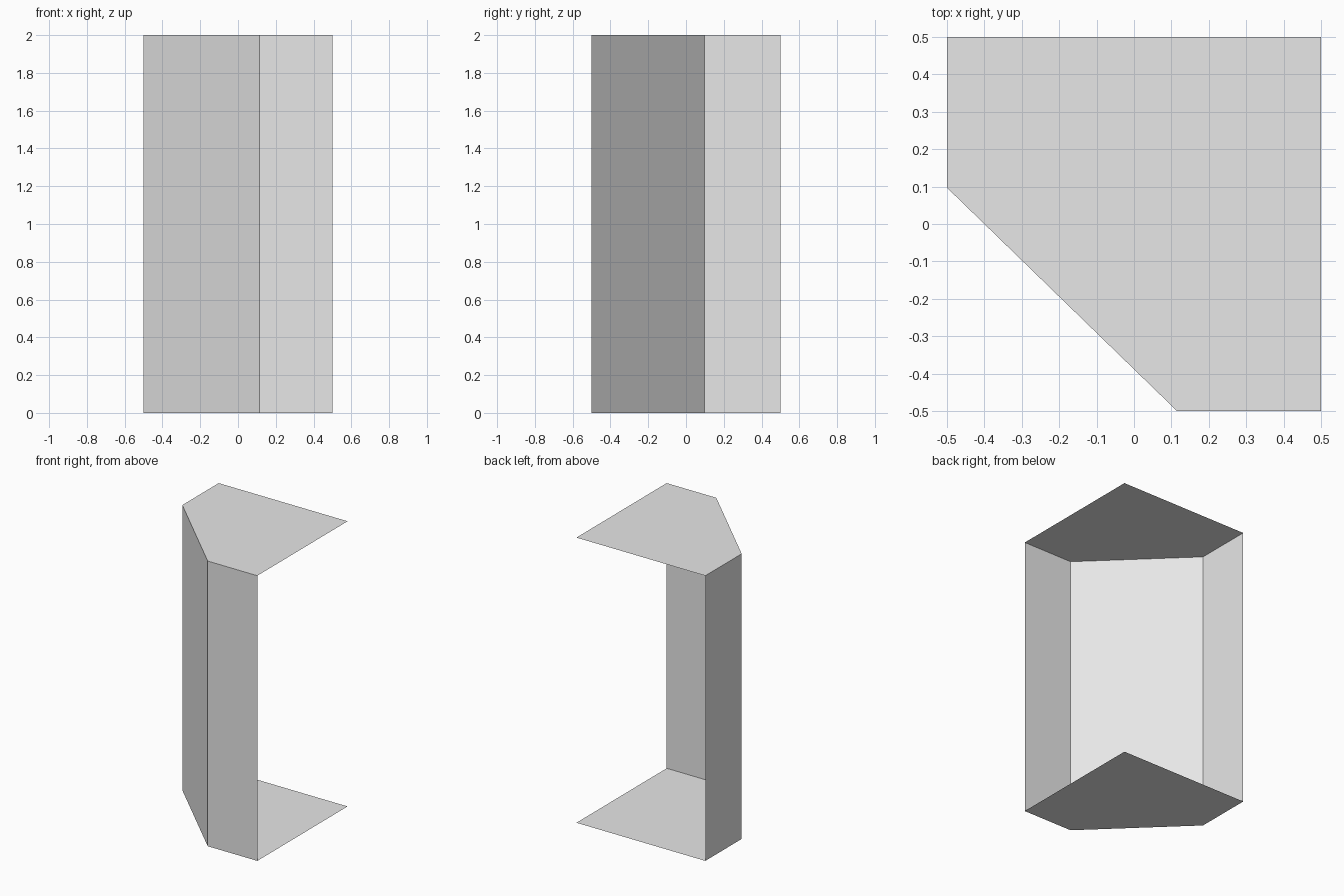
import bpy
import bmesh

if "Cube" in bpy.data.objects:
    bpy.data.objects.remove(bpy.data.objects["Cube"])

HEIGHT = 2.0
# Plan outline: back-left, chamfer start, chamfer end, front-right, back-right
OUTLINE = [(-0.5, 0.5), (-0.5, 0.097), (0.115, -0.5), (0.5, -0.5), (0.5, 0.5)]

grey = bpy.data.materials.new("light grey")
grey.diffuse_color = (0.8, 0.8, 0.8, 1.0)
grey.use_nodes = True
grey.node_tree.nodes["Principled BSDF"].inputs["Base Color"].default_value = grey.diffuse_color


def make_object(name, bm):
    mesh = bpy.data.meshes.new(name)
    bm.to_mesh(mesh)
    bm.free()
    mesh.materials.append(grey)
    obj = bpy.data.objects.new(name, mesh)
    bpy.context.collection.objects.link(obj)
    return obj


def make_cap(name, z, up):
    bm = bmesh.new()
    verts = [bm.verts.new((x, y, z)) for x, y in OUTLINE]
    bm.faces.new(verts if up else verts[::-1])
    return make_object(name, bm)


# Left, chamfered and front walls; the back and right sides stay open
bm = bmesh.new()
low = [bm.verts.new((x, y, 0)) for x, y in OUTLINE[:4]]
high = [bm.verts.new((x, y, HEIGHT)) for x, y in OUTLINE[:4]]
for i in range(3):
    bm.faces.new((low[i], low[i + 1], high[i + 1], high[i]))
make_object("outer_walls", bm)

# Floor and top panels
make_cap("floor_panel", 0.0, False)
make_cap("top_panel", HEIGHT, True)
